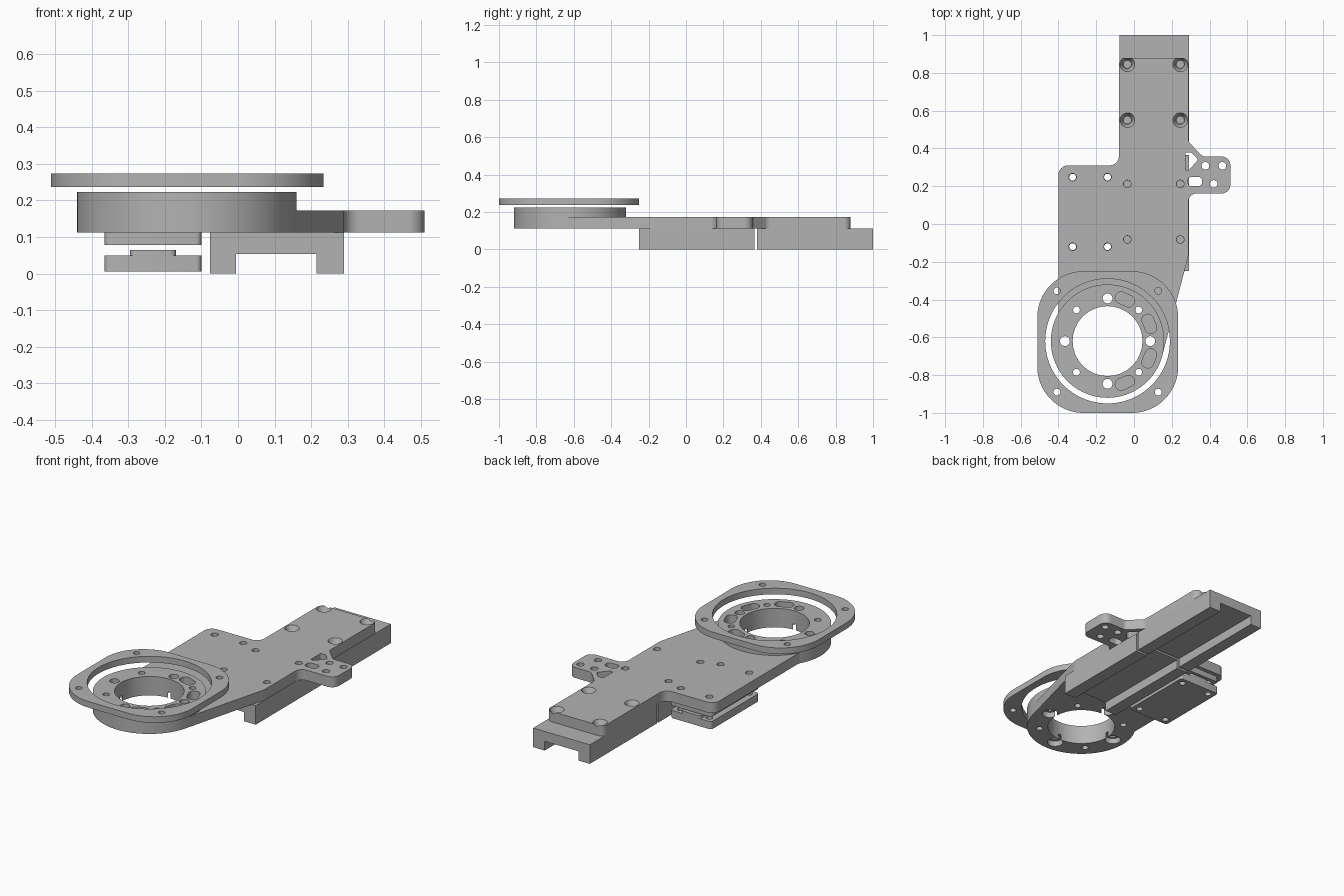
import bpy, bmesh, math
from mathutils import Vector, Matrix

if "Cube" in bpy.data.objects:
    bpy.data.objects.remove(bpy.data.objects["Cube"], do_unlink=True)

grey = bpy.data.materials.new("machined grey")
grey.use_nodes = True
grey.diffuse_color = (0.45, 0.45, 0.45, 1)
grey.node_tree.nodes["Principled BSDF"].inputs["Base Color"].default_value = (0.45, 0.45, 0.45, 1)
CX, CY = -0.14, -0.62
parts = []


def rounded(points, steps=10):
    """Outline with a fillet of radius r at each (x, y, r) corner."""
    out = []
    for i, (x, y, r) in enumerate(points):
        p = Vector((x, y))
        if r == 0:
            out.append(p)
            continue
        a = (Vector(points[i - 1][:2]) - p).normalized()
        b = (Vector(points[(i + 1) % len(points)][:2]) - p).normalized()
        half = a.angle(b) / 2
        centre = p + (a + b).normalized() * (r / math.sin(half))
        start = p + a * (r / math.tan(half)) - centre
        end = p + b * (r / math.tan(half)) - centre
        sweep = start.angle_signed(end)
        for k in range(steps + 1):
            out.append(centre + Matrix.Rotation(-sweep * k / steps, 2) @ start)
    return out


def box_outline(x0, x1, y0, y1, r=0, steps=10):
    return rounded([(x0, y0, r), (x1, y0, r), (x1, y1, r), (x0, y1, r)], steps)


def finish(name, bm):
    bmesh.ops.recalc_face_normals(bm, faces=bm.faces)
    mesh = bpy.data.meshes.new(name)
    bm.to_mesh(mesh)
    bm.free()
    mesh.materials.append(grey)
    obj = bpy.data.objects.new(name, mesh)
    bpy.context.collection.objects.link(obj)
    return obj


def prism(name, outline, z0, z1, matrix=None):
    bm = bmesh.new()
    face = bm.faces.new([bm.verts.new((p[0], p[1], z0)) for p in outline])
    top = bmesh.ops.extrude_face_region(bm, geom=[face])["geom"]
    bmesh.ops.translate(bm, vec=(0, 0, z1 - z0),
                        verts=[v for v in top if isinstance(v, bmesh.types.BMVert)])
    if matrix:
        bm.transform(matrix)
    return finish(name, bm)


def cylinder(name, x, y, z0, z1, r, r_top=None, sides=32):
    bm = bmesh.new()
    bmesh.ops.create_cone(bm, cap_ends=True, segments=sides, radius1=r,
                          radius2=r if r_top is None else r_top, depth=z1 - z0,
                          matrix=Matrix.Translation((x, y, (z0 + z1) / 2)))
    return finish(name, bm)


def combine(obj, tool, operation="DIFFERENCE"):
    tool.hide_render = True
    mod = obj.modifiers.new("cut", "BOOLEAN")
    mod.operation, mod.solver, mod.object = operation, "EXACT", tool
    bpy.context.view_layer.objects.active = obj
    bpy.ops.object.modifier_apply(modifier=mod.name)
    bpy.data.objects.remove(tool, do_unlink=True)


def drill(obj, spots, z0, z1, r, r_top=None):
    for x, y in spots:
        combine(obj, cylinder("cutter", x, y, z0, z1, r, r_top))


def grid(xs, ys):
    return [(x, y) for x in xs for y in ys]


def polar(r, first, count):
    return [(CX + r * math.cos(a), CY + r * math.sin(a))
            for a in (first + math.tau * i / count for i in range(count))]


# Main plate with side arm, tapering into the round housing
plate = prism("main_plate", rounded([
    (-0.40, -0.62, 0), (-0.40, 0.31, 0.05), (-0.08, 0.31, 0.05), (-0.08, 0.88, 0.035),
    (0.288, 0.88, 0.035), (0.288, 0.435, 0.04), (0.365, 0.357, 0.03), (0.51, 0.357, 0.045),
    (0.51, 0.162, 0.045), (0.288, 0.162, 0.045), (0.288, -0.17, 0.06),
    (0.15, -0.695, 0), (CX, CY, 0)]), 0.112, 0.173)
combine(plate, cylinder("housing", CX, CY, 0.112, 0.223, 0.30, sides=96), "UNION")

# Bore, bolt circle, counterbores underneath and slotted pockets
drill(plate, [(CX, CY)], 0, 0.4, 0.185)
drill(plate, polar(0.226, 0, 4), 0, 0.4, 0.026)
drill(plate, polar(0.226, 0, 4), 0, 0.145, 0.043)
drill(plate, polar(0.233, math.pi / 4, 4), 0, 0.4, 0.018)
for i in range(8):
    turn = Matrix.Translation((CX, CY, 0)) @ Matrix.Rotation(math.pi * (i + 0.5) / 4, 4, "Z")
    combine(plate, prism("cutter", box_outline(0.208, 0.27, -0.052, 0.052, 0.029), 0.15, 0.4, turn))

# Fastener holes in the plate
clamp_holes = grid((-0.325, -0.14), (-0.12, 0.248))
rail_xs = (-0.035, 0.245)
drill(plate, clamp_holes, 0, 0.4, 0.02)
drill(plate, grid(rail_xs, (-0.082, 0.212)), 0.05, 0.4, 0.02)
drill(plate, grid(rail_xs, (0.55, 0.845)), 0.05, 0.4, 0.019)
drill(plate, grid(rail_xs, (0.55, 0.845)), 0.142, 0.1731, 0.024, 0.039)

# Openings in the side arm
drill(plate, [(0.378, 0.308), (0.468, 0.308), (0.422, 0.212)], 0, 0.4, 0.02)
combine(plate, prism("cutter", box_outline(0.285, 0.36, 0.2, 0.25, 0.02), 0, 0.4))
combine(plate, prism("cutter", rounded([(0.272, 0.285, 0.006), (0.29, 0.285, 0.006), (0.34, 0.34, 0.012),
                                        (0.305, 0.378, 0.008), (0.272, 0.378, 0.006)]), 0, 0.4))
parts.append(plate)

# Two channel rail blocks in line under the plate
channel = [(-0.077, 0), (-0.005, 0), (-0.005, 0.054), (0.215, 0.054),
           (0.215, 0), (0.29, 0), (0.29, 0.112), (-0.077, 0.112)]
upright = Matrix.Rotation(math.pi / 2, 4, "X")
for name, y0, y1, holes in (("front_rail", -0.25, 0.365, (-0.082, 0.212)),
                            ("rear_rail", 0.38, 1.0, (0.55, 0.845))):
    rail = prism(name, channel, -y1, -y0, upright)
    drill(rail, grid(rail_xs, holes), 0.075, 0.3, 0.019)
    parts.append(rail)

# Clamp: spacer under the plate, lower jaw and its raised pad
for name, x0, x1, y0, y1, z0, z1 in (
        ("clamp_spacer", -0.365, -0.10, -0.157, 0.287, 0.078, 0.112),
        ("clamp_jaw", -0.365, -0.10, -0.157, 0.287, 0.005, 0.05),
        ("clamp_pad", -0.295, -0.17, -0.157, 0.287, 0.05, 0.065)):
    piece = prism(name, box_outline(x0, x1, y0, y1, 0.015, 5), z0, z1)
    drill(piece, clamp_holes, -0.1, 0.4, 0.018)
    parts.append(piece)

# Floating rounded-square cover ring
ring = prism("cover_ring", box_outline(-0.512, 0.234, -1.0, -0.25, 0.245, 20), 0.237, 0.273)
combine(ring, cylinder("cutter", CX, CY, 0, 0.4, 0.33, sides=96))
drill(ring, grid((CX - 0.268, CX + 0.268), (-0.89, -0.354)), 0, 0.4, 0.018)
parts.append(ring)

bpy.ops.object.select_all(action="DESELECT")
for obj in parts:
    obj.select_set(True)
bpy.context.view_layer.objects.active = plate
bpy.ops.object.shade_smooth_by_angle(angle=math.radians(30))
